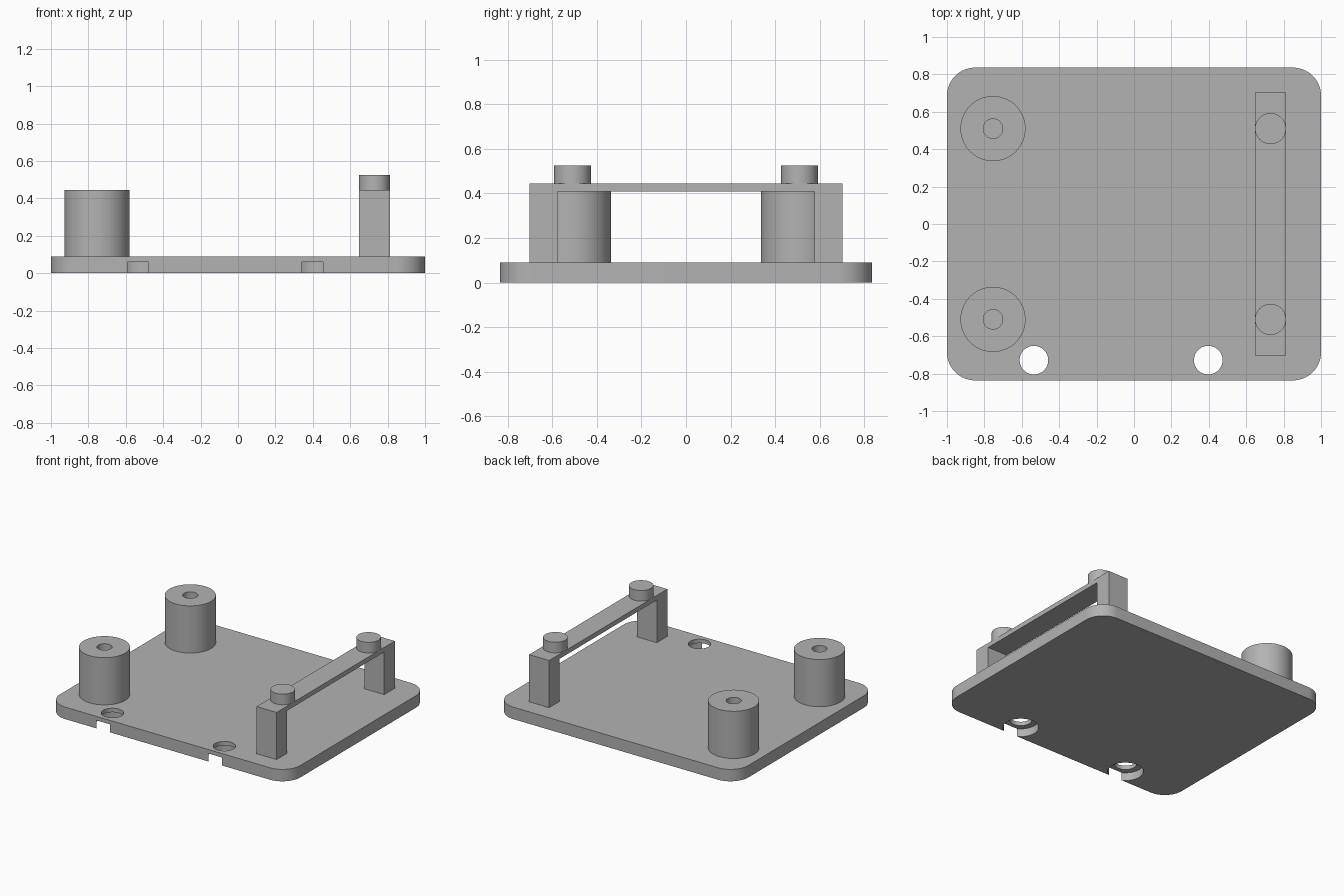
import bpy, bmesh, math

if "Cube" in bpy.data.objects:
    bpy.data.objects.remove(bpy.data.objects["Cube"])

PLATE_X, PLATE_Y, PLATE_Z = 1.0, 0.836, 0.09
TOP = 0.445

grey = bpy.data.materials.new("light_grey")
grey.diffuse_color = (0.45, 0.45, 0.45, 1)
grey.use_nodes = True
grey.node_tree.nodes["Principled BSDF"].inputs["Base Color"].default_value = grey.diffuse_color


def extruded(name, outline, z0, z1):
    """Solid prism from a closed 2D outline."""
    bm = bmesh.new()
    face = bm.faces.new([bm.verts.new((x, y, z0)) for x, y in outline])
    out = bmesh.ops.extrude_face_region(bm, geom=[face])
    moved = [v for v in out["geom"] if isinstance(v, bmesh.types.BMVert)]
    bmesh.ops.translate(bm, verts=moved, vec=(0, 0, z1 - z0))
    bmesh.ops.recalc_face_normals(bm, faces=bm.faces)
    mesh = bpy.data.meshes.new(name)
    bm.to_mesh(mesh)
    bm.free()
    mesh.materials.append(grey)
    obj = bpy.data.objects.new(name, mesh)
    bpy.context.collection.objects.link(obj)
    return obj


def arc(cx, cy, r, a0, a1, n):
    return [(cx + r * math.cos(a0 + (a1 - a0) * i / n),
             cy + r * math.sin(a0 + (a1 - a0) * i / n)) for i in range(n + 1)]


def cylinder(name, x, y, r, z0, z1, n=64):
    return extruded(name, arc(x, y, r, 0, math.tau, n)[:-1], z0, z1)


def cut(obj, cutter):
    """Subtract the cutter and discard it."""
    mod = obj.modifiers.new("cut", "BOOLEAN")
    mod.operation, mod.solver, mod.object = "DIFFERENCE", "EXACT", cutter
    bpy.context.view_layer.objects.active = obj
    bpy.ops.object.modifier_apply(modifier=mod.name)
    bpy.data.objects.remove(cutter)


def smooth(obj):
    bpy.ops.object.select_all(action="DESELECT")
    obj.select_set(True)
    bpy.context.view_layer.objects.active = obj
    bpy.ops.object.shade_smooth_by_angle(angle=math.radians(30))


# Base plate with rounded corners
R = 0.15
outline = []
for i, (sx, sy) in enumerate([(1, 1), (-1, 1), (-1, -1), (1, -1)]):
    outline += arc(sx * (PLATE_X - R), sy * (PLATE_Y - R), R,
                   i * math.pi / 2, (i + 1) * math.pi / 2, 16)
plate = extruded("base_plate", outline, 0, PLATE_Z)

# Screw holes, with wider recesses underneath that break through the front edge
for x in (-0.535, 0.397):
    cut(plate, cylinder("recess_cutter", x, -0.728, 0.122, -0.05, 0.06))
    cut(plate, cylinder("hole_cutter", x, -0.728, 0.0765, -0.05, 0.2))
smooth(plate)

for side, s in (("front", -1), ("back", 1)):
    # Round standoffs with a bore down to the plate
    standoff = cylinder(side + "_standoff", -0.754, s * 0.51, 0.174, PLATE_Z, TOP)
    cut(standoff, cylinder("bore_cutter", -0.754, s * 0.51, 0.052, 0, 0.6))
    smooth(standoff)
    # Locating pegs on the bridge
    smooth(cylinder(side + "_peg", 0.73, s * 0.51, 0.083, TOP, 0.525))

# Bridge: two legs joined by a thin bar, as one profile in the y-z plane
profile = [(-0.703, PLATE_Z), (-0.577, PLATE_Z), (-0.577, 0.41), (0.577, 0.41),
           (0.577, PLATE_Z), (0.703, PLATE_Z), (0.703, TOP), (-0.703, TOP)]
bridge = extruded("bridge", profile, 0.647, 0.813)
for v in bridge.data.vertices:
    y, z, x = v.co
    v.co = (x, y, z)
